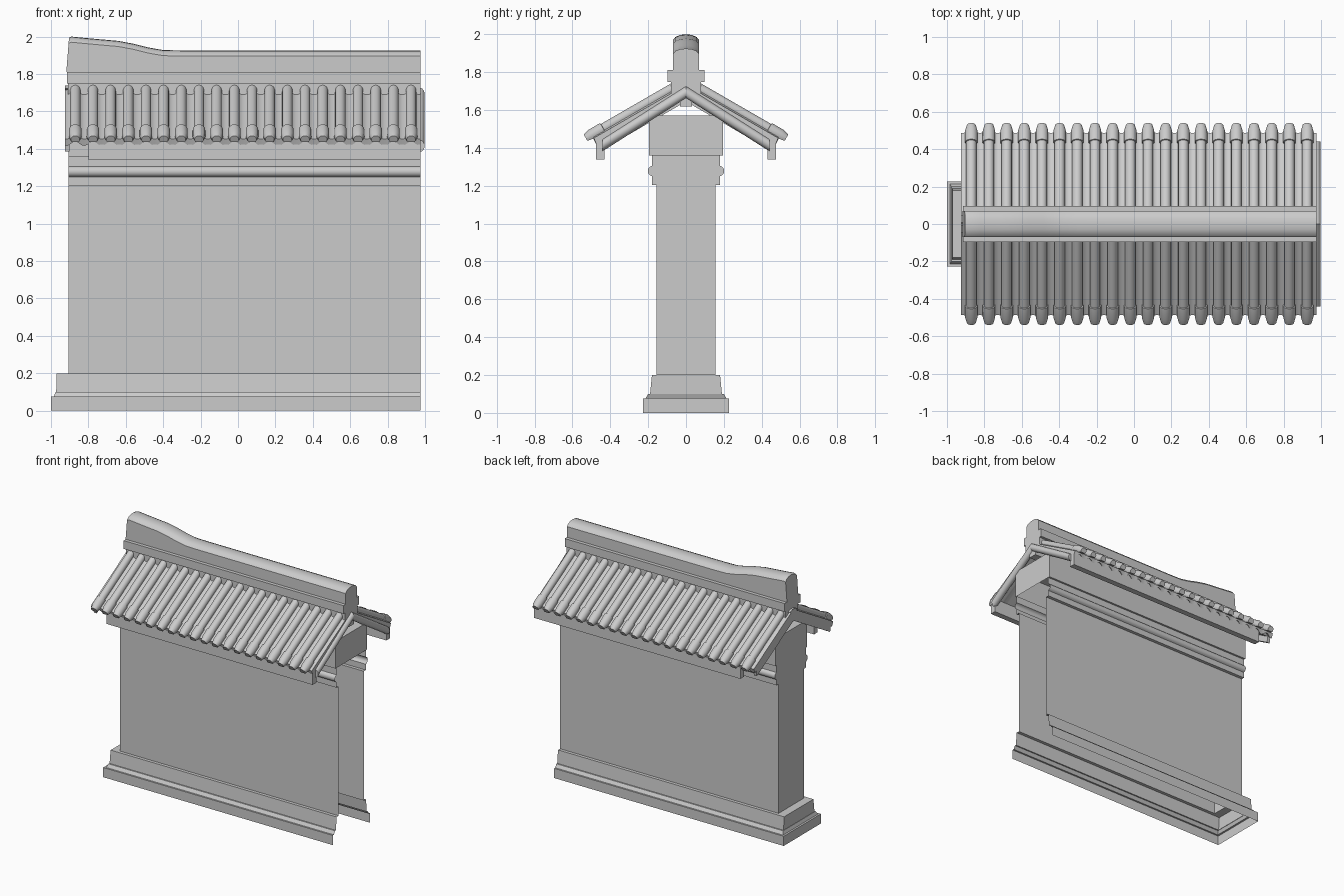
import bpy, bmesh
from math import sin, cos, pi, radians
from mathutils import Vector

if "Cube" in bpy.data.objects:
    bpy.data.objects.remove(bpy.data.objects["Cube"])

XR, XL = 0.975, -0.905          # open right end, closed left end of the wall
SLOPE = radians(30)
PITCH, FIRST, COUNT = 0.0945, -0.87, 20


def finish(name, bm, mirror=False, angle=35):
    bmesh.ops.recalc_face_normals(bm, faces=bm.faces)
    me = bpy.data.meshes.new(name)
    bm.to_mesh(me)
    bm.free()
    ob = bpy.data.objects.new(name, me)
    bpy.context.collection.objects.link(ob)
    if mirror:
        m = ob.modifiers.new("mirror_y", 'MIRROR')
        m.use_axis = (False, True, False)
        m.use_mirror_merge = False
    bpy.ops.object.select_all(action='DESELECT')
    ob.select_set(True)
    bpy.context.view_layer.objects.active = ob
    bpy.ops.object.shade_smooth_by_angle(angle=radians(angle))
    return ob


def loft(bm, rings, closed=True, caps=True):
    vs = [[bm.verts.new(p) for p in r] for r in rings]
    n = len(vs[0])
    for a, b in zip(vs, vs[1:]):
        for i in range(n if closed else n - 1):
            j = (i + 1) % n
            bm.faces.new((a[i], a[j], b[j], b[i]))
    if caps:
        bm.faces.new(vs[0])
        bm.faces.new(vs[-1])


def box(name, x0, x1, y0, y1, z0, z1, mirror=False):
    bm = bmesh.new()
    loft(bm, [[(x, y0, z0), (x, y1, z0), (x, y1, z1), (x, y0, z1)] for x in (x0, x1)])
    return finish(name, bm, mirror)


def on_roof(x, t, off):
    """Point on the front roof pitch: t down the slope, off along its normal."""
    return Vector((x, -0.05 - t * cos(SLOPE) - off * sin(SLOPE),
                   1.725 - t * sin(SLOPE) + off * cos(SLOPE)))


def u_ring(z, half, xl):
    return [(XR, -half, z), (xl, -half, z), (xl, half, z), (XR, half, z)]


# Wall shell: stepped footing, shaft and moulding, open on the right and below
levels = [(0, .228, -1), (.075, .228, -1), (.075, .215, -.985), (.1, .2, -.975), (.1, .19, -.972),
          (.2, .18, -.97), (.2, .155, XL), (1.205, .155, XL), (1.205, .18, XL), (1.25, .18, XL)]
levels += [(1.278 - .026 * cos(a * pi / 6), .18 + .022 * sin(a * pi / 6), XL) for a in range(1, 6)]
levels += [(1.305, .18, XL), (1.36, .18, XL), (1.36, .195, XL)]
bm = bmesh.new()
loft(bm, [u_ring(*l) for l in levels], closed=False, caps=False)
finish("wall_shell", bm)

# Head of the wall: closed top and closed right end, open underneath
bm = bmesh.new()
loft(bm, [u_ring(1.36, .195, XL), u_ring(1.57, .195, XL)], caps=False)
bm.verts.ensure_lookup_table()
bm.faces.new(bm.verts[4:8])
finish("wall_head", bm)

# Roof pitch: wavy pan tiles above, flat soffit, scalloped drip edge
bm = bmesh.new()
rings = []
steps = 8
for i in range(COUNT * steps + 1):
    x = FIRST - .055 + i * (XR - FIRST + .055) / (COUNT * steps)
    dip = .5 - .5 * cos(2 * pi * (x - FIRST) / PITCH)
    rings.append([on_roof(x, -.058, -.018 * dip), on_roof(x, .515, -.018 * dip),
                  on_roof(x, .52, -.03 - .027 * dip), on_roof(x, .495, -.03 - .02 * dip),
                  on_roof(x, .49, -.05), on_roof(x, -.058 - .05 * sin(SLOPE), -.05)])
loft(bm, rings)
finish("pan_tiles", bm, mirror=True)

# Round cover tiles with a collar and tapered end
bm = bmesh.new()
stations = [(0, .028), (.2, .028), (.445, .028), (.447, .034), (.515, .034), (.552, .024)]
for k in range(COUNT):
    xc = FIRST + k * PITCH
    loft(bm, [[on_roof(xc + r * cos(a), t, r * sin(a))
               for a in [radians(-35 + 25 * j) for j in range(11)]] for t, r in stations])
finish("cover_tiles", bm, mirror=True, angle=40)

# Eave board
box("eave_board", -.8, XR, -.475, -.43, 1.34, 1.45, mirror=True)

# Verge: rounded roll on the right end, thin board on the left
bm = bmesh.new()
loft(bm, [[(.97 + .028 * cos(a * pi / 6), y, z + .032 * sin(a * pi / 6)) for a in range(12)]
          for y, z in ((0, 1.695), (-.44, 1.415))])
finish("verge_roll", bm, mirror=True)
bm = bmesh.new()
loft(bm, [[(x, 0, 1.70), (x, -.46, 1.44), (x, -.45, 1.385), (x, 0, 1.645)] for x in (-.925, -.9)])
finish("verge_board", bm, mirror=True)

# Ridge: beam, base course, and cap rising at the left end
box("ridge_beam", -.9, XR, -.033, .033, 1.62, 1.70)
box("ridge_base", -.91, XR, -.078, .078, 1.69, 1.75)
box("ridge_course", -.915, XR, -.097, .097, 1.748, 1.812)
bm = bmesh.new()
rings = []
for x, top in ((-.918, 1.995), (-.89, 2.0), (-.82, 1.993), (-.72, 1.984), (-.64, 1.977), (-.56, 1.962),
               (-.48, 1.942), (-.4, 1.928), (-.3, 1.926), (XR, 1.925)):
    prof = [(.07, 1.81), (.07, top - .03), (.055, top - .013), (.03, top - .003), (0, top)]
    prof += [(-y, z) for y, z in prof[-2::-1]]
    lean = .015 if x < -.9 else 0
    rings.append([(x + lean * (z - 1.81) / .19, y, z) for y, z in prof])
loft(bm, rings)
finish("ridge_cap", bm)
